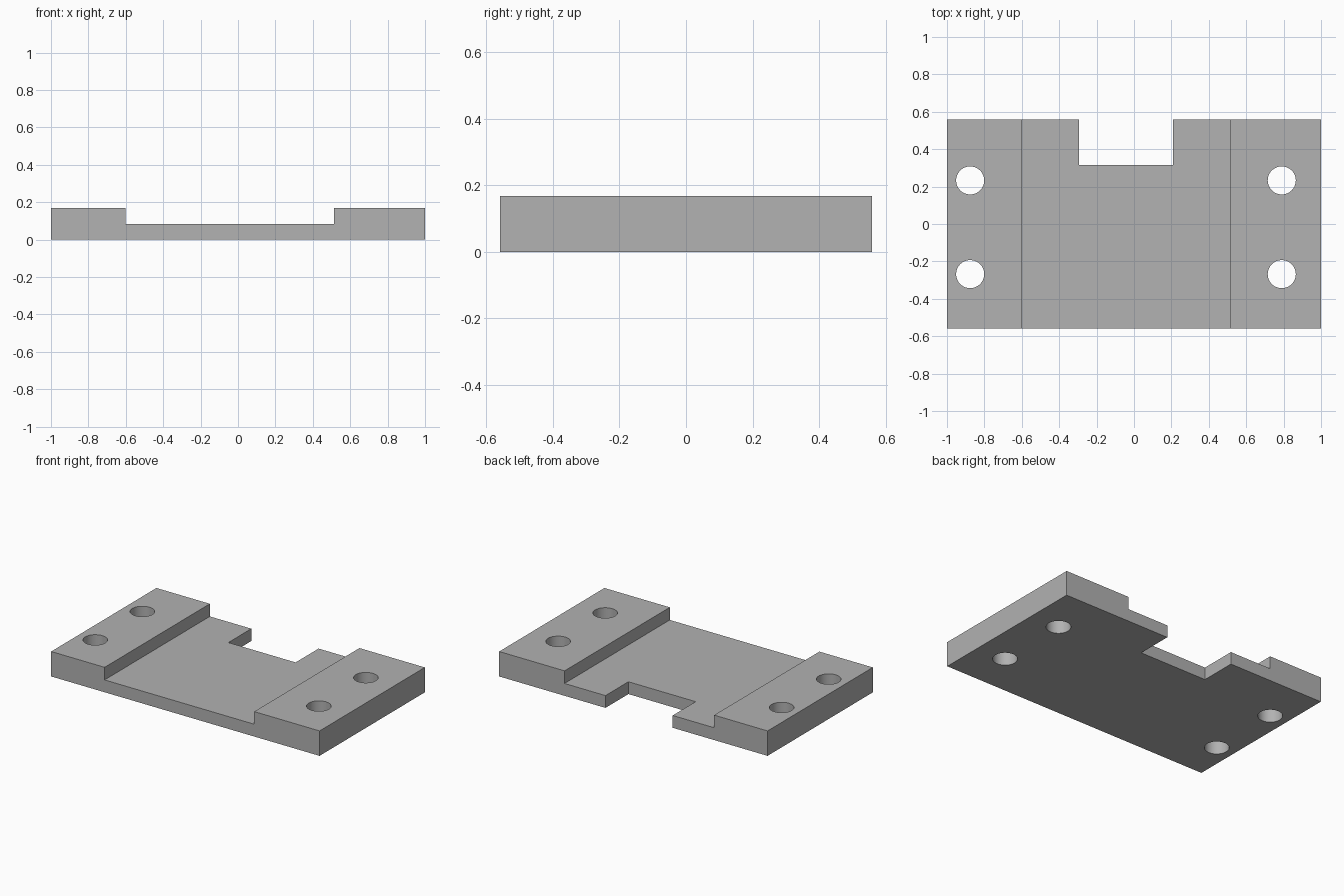
import bpy
import bmesh
import math

default = bpy.data.objects.get("Cube")
if default:
    bpy.data.objects.remove(default, do_unlink=True)

HALF_DEPTH = 0.56
THIN, THICK = 0.083, 0.168

grey = bpy.data.materials.new("plain grey")
grey.use_nodes = True
colour = (0.445, 0.445, 0.445, 1)
grey.diffuse_color = colour
grey.node_tree.nodes["Principled BSDF"].inputs["Base Color"].default_value = colour


def extrude_profile(name, points, direction):
    """Make a closed solid by extruding a flat outline."""
    bm = bmesh.new()
    face = bm.faces.new([bm.verts.new(p) for p in points])
    swept = bmesh.ops.extrude_face_region(bm, geom=[face])
    moved = [v for v in swept["geom"] if isinstance(v, bmesh.types.BMVert)]
    bmesh.ops.translate(bm, verts=moved, vec=direction)
    bmesh.ops.recalc_face_normals(bm, faces=bm.faces)
    mesh = bpy.data.meshes.new(name)
    bm.to_mesh(mesh)
    bm.free()
    mesh.materials.append(grey)
    obj = bpy.data.objects.new(name, mesh)
    bpy.context.collection.objects.link(obj)
    return obj


def cut(target, cutter):
    """Subtract a cutter from the target and discard it."""
    cutter.hide_render = True
    mod = target.modifiers.new("cut", "BOOLEAN")
    mod.operation = "DIFFERENCE"
    mod.solver = "EXACT"
    mod.object = cutter
    bpy.context.view_layer.objects.active = target
    bpy.ops.object.modifier_apply(modifier=mod.name)
    bpy.data.objects.remove(cutter, do_unlink=True)


# Plate with a raised pad at each end
section = [(-1, 0), (1, 0), (1, THICK), (0.513, THICK), (0.513, THIN),
           (-0.602, THIN), (-0.602, THICK), (-1, THICK)]
plate = extrude_profile("mounting_plate", [(x, -HALF_DEPTH, z) for x, z in section],
                        (0, 2 * HALF_DEPTH, 0))

# Rectangular notch in the back edge
notch = [(-0.293, 0.316), (0.208, 0.316), (0.208, 1), (-0.293, 1)]
cut(plate, extrude_profile("notch_cutter", [(x, y, -0.1) for x, y in notch], (0, 0, 0.5)))

# Four bolt holes through the pads
SIDES, RADIUS = 64, 0.075
for cx in (-0.876, 0.79):
    for cy in (-0.268, 0.233):
        ring = [(cx + RADIUS * math.cos(math.tau * i / SIDES),
                 cy + RADIUS * math.sin(math.tau * i / SIDES), -0.1) for i in range(SIDES)]
        cut(plate, extrude_profile("hole_cutter", ring, (0, 0, 0.5)))

# Smooth hole walls, crisp edges
bpy.ops.object.select_all(action="DESELECT")
plate.select_set(True)
bpy.context.view_layer.objects.active = plate
bpy.ops.object.shade_smooth_by_angle(angle=math.radians(30))
